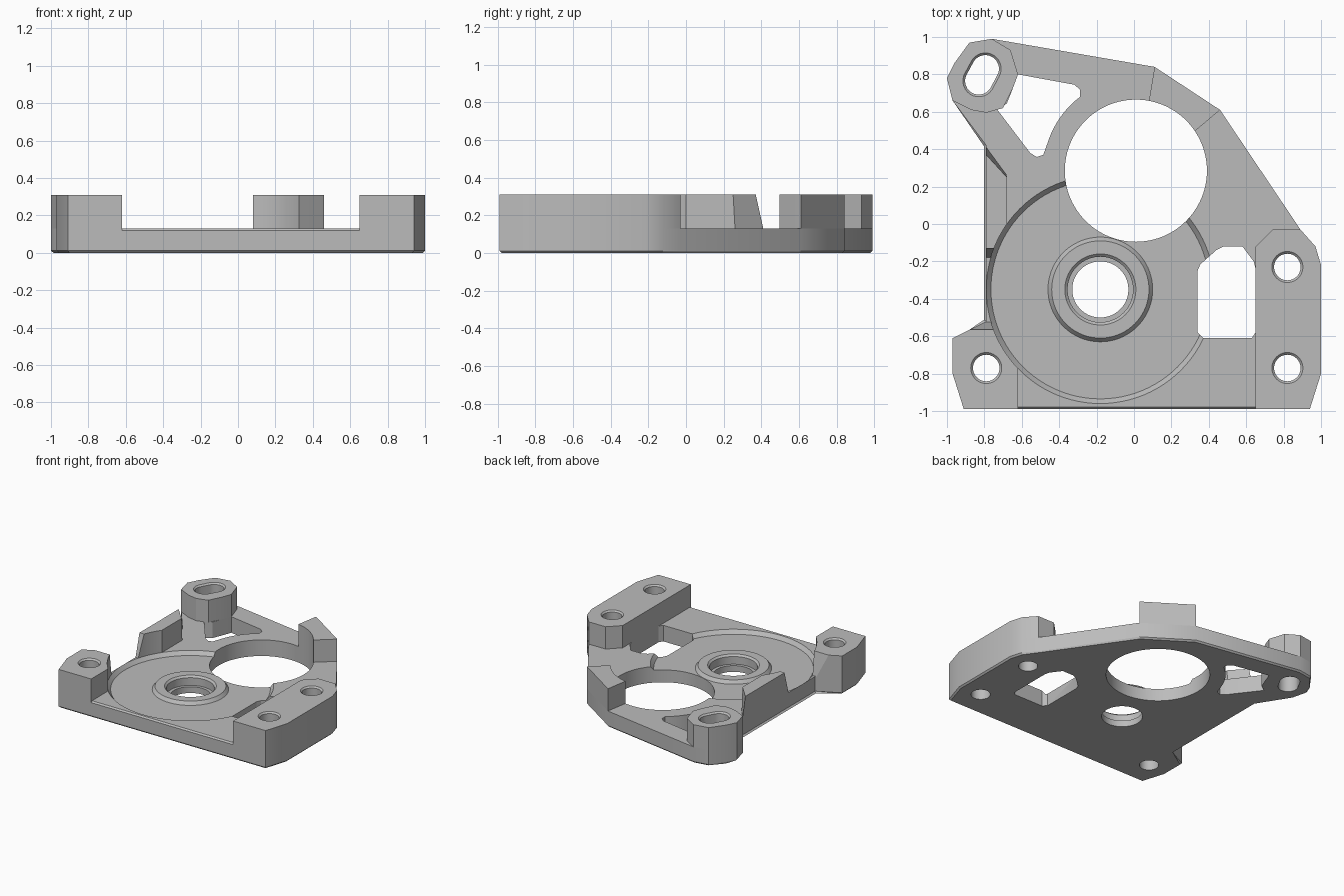
import bpy, bmesh
from math import cos, sin, pi, radians
from mathutils import Vector, Matrix

old = bpy.data.objects.get("Cube")
if old:
    bpy.data.objects.remove(old, do_unlink=True)

grey = bpy.data.materials.new("satin grey")
grey.use_nodes = True
grey.diffuse_color = (0.5, 0.5, 0.5, 1)
grey.node_tree.nodes["Principled BSDF"].inputs["Base Color"].default_value = (0.5, 0.5, 0.5, 1)

TOP, DECK, FLOOR = 0.31, 0.13, 0.10
HUB, BORE = (-0.18, -0.35), (0.01, 0.285)


def finish(name, bm):
    bmesh.ops.recalc_face_normals(bm, faces=bm.faces)
    mesh = bpy.data.meshes.new(name)
    bm.to_mesh(mesh)
    bm.free()
    mesh.materials.append(grey)
    ob = bpy.data.objects.new(name, mesh)
    bpy.context.collection.objects.link(ob)
    return ob


def prism(name, base, z0, z1, top=None, chamfer=0):
    """Extruded outline, optionally lofted to a second outline or chamfered below."""
    bm = bmesh.new()
    low = [bm.verts.new((x, y, z0)) for x, y in base]
    high = [bm.verts.new((x, y, z1)) for x, y in (top or base)]
    bottom = bm.faces.new(low[::-1])
    bm.faces.new(high)
    n = len(low)
    for i in range(n):
        j = (i + 1) % n
        bm.faces.new((low[i], low[j], high[j], high[i]))
    if chamfer:
        bmesh.ops.bevel(bm, geom=list(bottom.edges), offset=chamfer, segments=1,
                        affect='EDGES')
    return finish(name, bm)


def lathe(name, centre, profile, steps=72):
    """Closed (radius, height) profile turned about a vertical axis."""
    bm = bmesh.new()
    rings = []
    for i in range(steps):
        a = 2 * pi * i / steps
        rings.append([bm.verts.new((centre[0] + r * cos(a), centre[1] + r * sin(a), z))
                      for r, z in profile])
    m = len(profile)
    for i in range(steps):
        a, b = rings[i], rings[(i + 1) % steps]
        for k in range(m):
            q = (k + 1) % m
            if profile[k][0] or profile[q][0]:
                bm.faces.new((a[k], b[k], b[q], a[q]))
    bmesh.ops.remove_doubles(bm, verts=bm.verts, dist=1e-5)
    return finish(name, bm)


def arc(centre, r, a0, a1, n):
    return [(centre[0] + r * cos(radians(a0 + (a1 - a0) * i / n)),
             centre[1] + r * sin(radians(a0 + (a1 - a0) * i / n))) for i in range(n + 1)]


def slot(r):
    return arc((-0.795, 0.83), r, -32, 148, 14) + arc((-0.83, 0.765), r, 148, 328, 14)


def drill(name, centre, r):
    """Through-hole cutter with a countersunk mouth at post height."""
    return lathe(name, centre, [(0, -1), (r, -1), (r, TOP - 0.012), (r + 0.012, TOP),
                                (r + 0.012, 1), (0, 1)], 40)


# Outline corners shared by the plate and the posts
right_side = [(0.94, -0.99), (1, -0.80), (1, -0.22), (0.97, -0.12), (0.89, -0.03)]
slot_side = [(-0.76, 0.99), (-0.88, 0.97), (-0.96, 0.86), (-1, 0.78), (-0.97, 0.66)]
left_side = [(-0.97, -0.61), (-0.97, -0.80), (-0.91, -0.99)]

# Solid parts
plate = prism("base_plate", right_side + [(0.46, 0.61), (0.11, 0.84)] + slot_side
              + [(-0.79, 0.42), (-0.79, -0.52)] + left_side, 0, DECK, chamfer=0.012)
right_post = prism("right_mount_block", [(0.65, -0.99)] + right_side
                   + [(0.74, -0.03), (0.65, -0.12)], DECK, TOP)
left_post = prism("front_left_post",
                  left_side + [(-0.62, -0.99), (-0.62, -0.525), (-0.80, -0.525)], DECK, TOP,
                  top=left_side + [(-0.62, -0.99), (-0.62, -0.565), (-0.88, -0.565)])
slot_post = prism("slotted_post", slot_side + [(-0.87, 0.61), (-0.79, 0.595), (-0.70, 0.62),
                  (-0.65, 0.72), (-0.62, 0.80), (-0.66, 0.93)], DECK, TOP)
arc_post = prism("rear_arc_post", [(0.11, 0.84), (0.07, 0.60), (0.20, 0.40), (0.33, 0.50),
                                   (0.46, 0.61)], DECK, TOP)
wall = prism("left_wall", [(-0.79, -0.18), (-0.68, -0.18), (-0.68, 0.26), (-0.79, 0.41)],
             DECK, TOP,
             top=[(-0.79, -0.13), (-0.68, -0.13), (-0.68, 0.25), (-0.79, 0.37)])
boss = lathe("hub_ring", HUB, [(0.28, FLOOR), (0.26, 0.126), (0.19, 0.126),
                               (0.175, 0.112), (0.175, FLOOR)])

# Cutters
recess = lathe("recess_cutter", HUB, [(0, FLOOR), (0.585, FLOOR), (0.61, DECK),
                                      (0.61, 1), (0, 1)], 96)
bore = lathe("bore_cutter", BORE, [(0, -1), (0.38, -1), (0.38, 1), (0, 1)], 96)
hub_hole = lathe("hub_cutter", HUB, [(0, -1), (0.15, -1), (0.15, 0.05), (0.175, 0.05),
                                     (0.175, 1), (0, 1)])
window = prism("window_cutter", [(0.34, -0.25), (0.355, -0.215), (0.44, -0.14), (0.48, -0.12),
               (0.58, -0.12), (0.64, -0.20), (0.65, -0.24), (0.65, -0.58), (0.63, -0.61),
               (0.37, -0.61), (0.34, -0.58)], -1, 1)
triangle = prism("triangle_cutter", [(-0.62, 0.80), (-0.32, 0.745), (-0.29, 0.72)]
                 + arc(BORE, 0.495, 127, 163, 10)
                 + [(-0.485, 0.37), (-0.52, 0.358), (-0.555, 0.38), (-0.73, 0.61),
                    (-0.68, 0.645), (-0.65, 0.72)], -1, 1)
slot_hole = prism("slot_cutter", slot(0.073), -1, 1)
slot_mouth = prism("slot_mouth_cutter", slot(0.073), TOP - 0.012, TOP + 0.028, top=slot(0.113))
drills = [drill("bolt_cutter", c, 0.071) for c in ((0.82, -0.23), (0.82, -0.77), (-0.79, -0.77))]

# Chamfer along the open front edge of the deck
bm = bmesh.new()
bmesh.ops.create_cube(bm, size=1, matrix=Matrix.Translation((0.015, -0.99, DECK))
                      @ Matrix.Rotation(pi / 4, 4, 'X') @ Matrix.Diagonal((1.27, 0.016, 0.016, 1)))
edge_cut = finish("front_edge_cutter", bm)

cuts = {
    plate: [recess, bore, hub_hole, window, triangle, slot_hole, edge_cut] + drills,
    right_post: drills[:2],
    left_post: [recess, drills[2]],
    slot_post: [slot_hole, slot_mouth],
    arc_post: [bore],
    wall: [recess],
    boss: [bore],
}
for part, cutters in cuts.items():
    bpy.ops.object.select_all(action='DESELECT')
    part.select_set(True)
    bpy.context.view_layer.objects.active = part
    for cutter in cutters:
        mod = part.modifiers.new("cut", 'BOOLEAN')
        mod.operation, mod.solver, mod.object = 'DIFFERENCE', 'EXACT', cutter
        bpy.ops.object.modifier_apply(modifier=mod.name)
    bpy.ops.object.shade_smooth_by_angle(angle=radians(25))

for ob in {c for group in cuts.values() for c in group}:
    bpy.data.objects.remove(ob, do_unlink=True)
